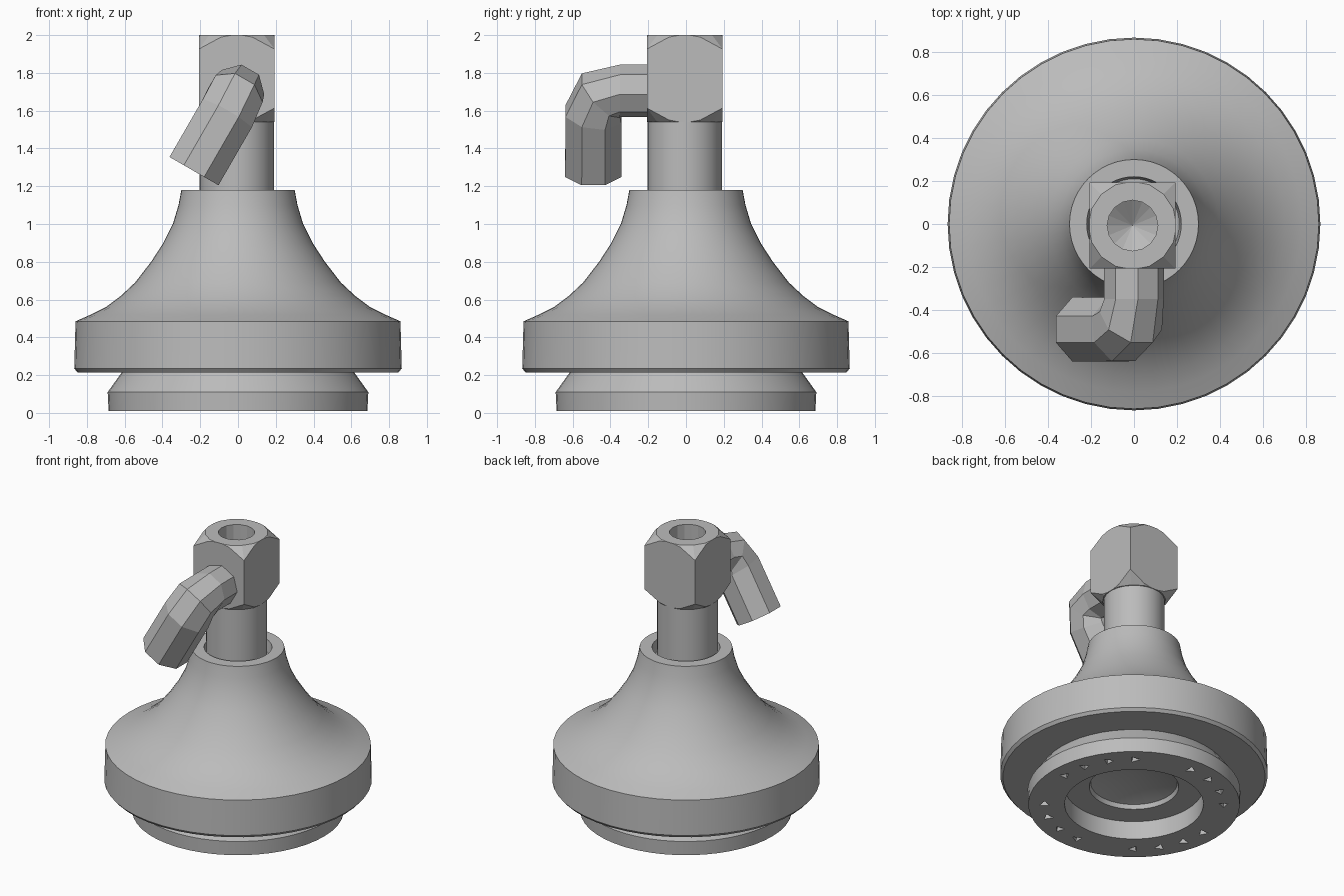
import bpy, bmesh, math
from math import sin, cos, radians
from mathutils import Vector, Matrix

if "Cube" in bpy.data.objects:
    bpy.data.objects.remove(bpy.data.objects["Cube"])

grey = bpy.data.materials.new("plain grey")
grey.use_nodes = True
colour = (0.5, 0.5, 0.5, 1)
grey.diffuse_color = colour
grey.node_tree.nodes["Principled BSDF"].inputs["Base Color"].default_value = colour


def make(name, bm):
    """Turn a bmesh into a named grey object."""
    bmesh.ops.recalc_face_normals(bm, faces=bm.faces)
    mesh = bpy.data.meshes.new(name)
    bm.to_mesh(mesh)
    bm.free()
    mesh.materials.append(grey)
    ob = bpy.data.objects.new(name, mesh)
    bpy.context.collection.objects.link(ob)
    return ob


def activate(ob):
    bpy.ops.object.select_all(action='DESELECT')
    ob.select_set(True)
    bpy.context.view_layer.objects.active = ob


def smooth(ob, angle=30):
    activate(ob)
    bpy.ops.object.shade_smooth_by_angle(angle=radians(angle))


def lathe(name, profile, sides, centre=(0, 0)):
    """Spin a (radius, height) profile around the vertical axis."""
    bm = bmesh.new()
    verts = [bm.verts.new((r, 0, z)) for r, z in profile]
    edges = [bm.edges.new(pair) for pair in zip(verts, verts[1:])]
    bmesh.ops.spin(bm, geom=verts + edges, cent=(0, 0, 0), axis=(0, 0, 1),
                   angle=math.tau, steps=sides, use_duplicate=False)
    bmesh.ops.remove_doubles(bm, verts=bm.verts, dist=0.0005)
    bmesh.ops.translate(bm, verts=bm.verts, vec=(*centre, 0))
    return make(name, bm)


def cut(ob, cutter, operation):
    """Apply a boolean and drop the cutter."""
    cutter.hide_render = True
    mod = ob.modifiers.new("cut", 'BOOLEAN')
    mod.object, mod.operation, mod.solver = cutter, operation, 'EXACT'
    activate(ob)
    bpy.ops.object.modifier_apply(modifier=mod.name)
    bpy.data.objects.remove(cutter)


# Flared bell body with flange, foot ring and stepped recess underneath
body = lathe("bell_body", [
    (0, 1.10), (0.21, 1.10), (0.22, 1.18), (0.30, 1.18),
    (0.315, 1.10), (0.345, 1.0), (0.395, 0.9), (0.46, 0.8), (0.545, 0.69),
    (0.62, 0.62), (0.70, 0.56), (0.78, 0.52), (0.86, 0.485),
    (0.867, 0.235), (0.85, 0.215), (0.615, 0.215),
    (0.69, 0.11), (0.685, 0.01), (0.45, 0.01), (0.45, 0.14),
    (0.29, 0.14), (0.28, 0.17), (0, 0.24)], 48)

# Small three-sided pits in the foot ring, in four groups of four
bm = bmesh.new()
for group in range(4):
    for step in (-1.5, -0.5, 0.5, 1.5):
        a = radians(25 + 90 * group + 17 * step)
        spot = Matrix.Translation((0.58 * cos(a), 0.58 * sin(a), 0.03))
        bmesh.ops.create_cone(bm, cap_ends=True, segments=3, radius1=0.04,
                              radius2=0.02, depth=0.06,
                              matrix=spot @ Matrix.Rotation(a, 4, 'Z'))
cut(body, make("pit_cutter", bm), 'DIFFERENCE')
smooth(body)

# Stem between the body and the head
centre = (-0.007, -0.007)
stem = lathe("stem", [(0, 1.09), (0.197, 1.09), (0.197, 1.56), (0, 1.56)], 24, centre)
smooth(stem)

# Square head with rounded-off corners and a bored top
bm = bmesh.new()
bmesh.ops.create_cube(bm, size=1, matrix=Matrix.Translation((*centre, 1.77))
                      @ Matrix.Diagonal((0.4, 0.4, 0.46, 1)))
head = make("square_head", bm)
turning = lathe("head_cutter", [
    (0, 1.535), (0.2, 1.535), (0.3, 1.63), (0.3, 1.91), (0.2, 2.005),
    (0.118, 2.005), (0.118, 1.78), (0, 1.70)], 16, centre)
cut(head, turning, 'INTERSECT')

# Faceted elbow pipe: forward out of the head, then slanting down
forward = Vector((0, -1, 0))
down = Vector((-0.5, 0, -0.866))
across = forward.cross(down)
rings = [((0, -0.18, 1.705), 0, 0.14), ((0, -0.35, 1.705), 0, 0.14),
         ((-0.015, -0.45, 1.68), 45, 0.155), ((-0.06, -0.49, 1.58), 82, 0.162),
         ((-0.233, -0.49, 1.28), 90, 0.162)]
bm = bmesh.new()
sides = 8
loops = []
for place, turn, radius in rings:
    t = radians(turn)
    along = forward * cos(t) + down * sin(t)
    up = across.cross(along)
    angles = [math.tau * (i + 0.5) / sides for i in range(sides)]
    loops.append([bm.verts.new(Vector(place) + radius * (across * cos(a) + up * sin(a)))
                  for a in angles])
for one, two in zip(loops, loops[1:]):
    for i in range(sides):
        j = (i + 1) % sides
        bm.faces.new((one[i], one[j], two[j], two[i]))
bm.faces.new(loops[0])
bm.faces.new(loops[-1])
make("elbow_pipe", bm)
